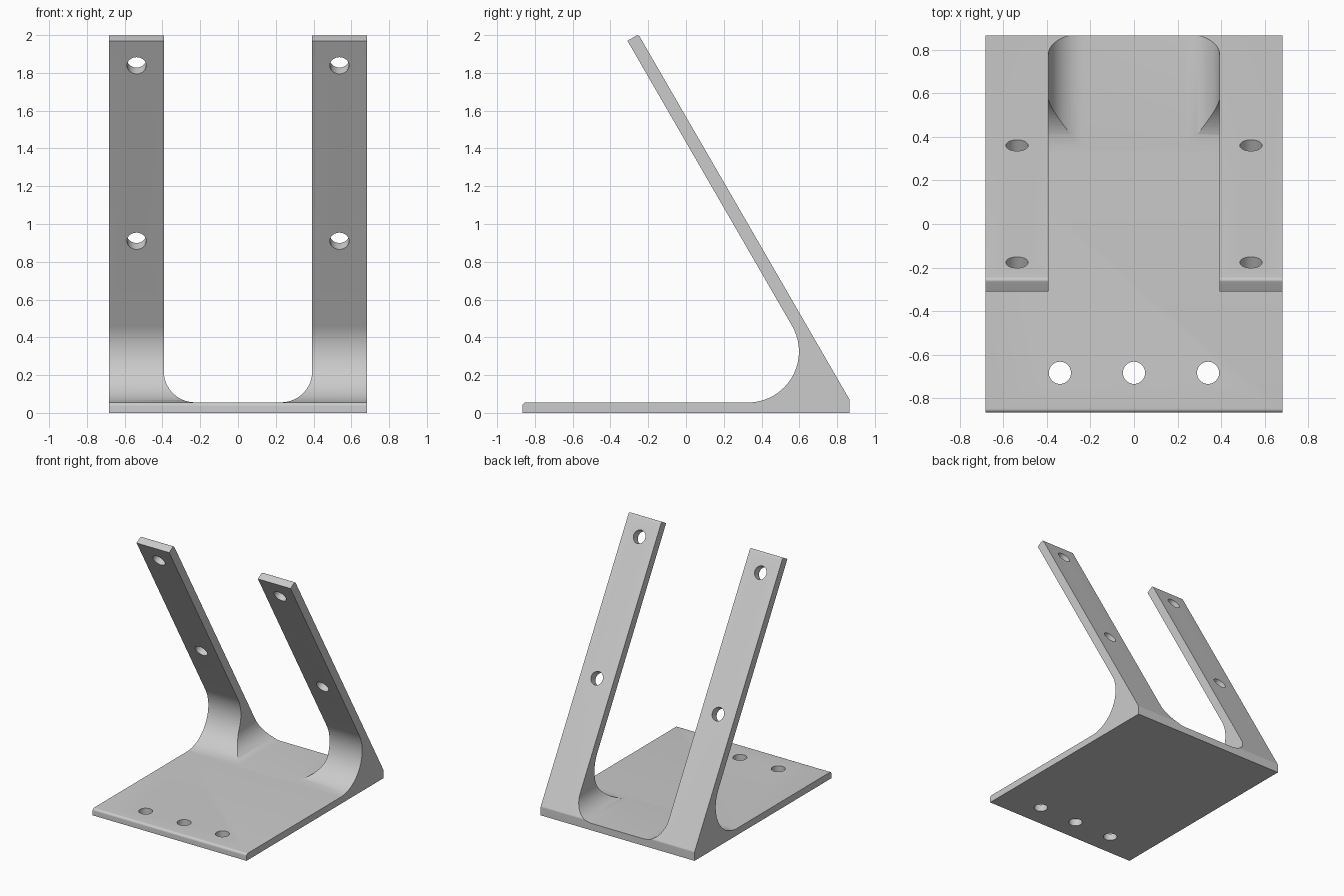
import bpy, bmesh, math
from mathutils import Vector

if "Cube" in bpy.data.objects:
    bpy.data.objects.remove(bpy.data.objects["Cube"])

HALF_W, HALF_L = 0.682, 0.866      # half width (x) and half length (y)
BASE = 0.055                       # base plate thickness
SLOT, SLOT_R = 0.393, 0.165        # half width and corner radius of the gap
LEAN = Vector((0, 0.866, 0.5))     # direction the arms' back faces point to

grey = bpy.data.materials.new("grey")
grey.diffuse_color = (0.6, 0.6, 0.6, 1)
grey.use_nodes = True
grey.node_tree.nodes["Principled BSDF"].inputs["Base Color"].default_value = grey.diffuse_color


def arc(cx, cy, r, a0, a1, n):
    """Points on an arc, angles in degrees."""
    return [(cx + r * math.cos(math.radians(a0 + (a1 - a0) * i / n)),
             cy + r * math.sin(math.radians(a0 + (a1 - a0) * i / n))) for i in range(n + 1)]


def rounded(prev, p, nxt, r, n=5):
    """Replace corner p with a small fillet of radius r."""
    p, a, b = Vector(p), Vector(prev), Vector(nxt)
    u, v = (a - p).normalized(), (b - p).normalized()
    half = u.angle(v) / 2
    c = p + (u + v).normalized() * r / math.sin(half)
    s, e = p + u * r / math.tan(half) - c, p + v * r / math.tan(half) - c
    return [tuple(c + s.lerp(e, i / n).normalized() * r) for i in range(n + 1)]


def extrude(name, pts, to3d, direction):
    """Solid prism from a closed 2D outline."""
    bm = bmesh.new()
    face = bm.faces.new([bm.verts.new(to3d(*p)) for p in pts])
    res = bmesh.ops.extrude_face_region(bm, geom=[face])
    bmesh.ops.translate(bm, vec=direction,
                        verts=[v for v in res["geom"] if isinstance(v, bmesh.types.BMVert)])
    bmesh.ops.recalc_face_normals(bm, faces=bm.faces)
    me = bpy.data.meshes.new(name)
    bm.to_mesh(me)
    bm.free()
    ob = bpy.data.objects.new(name, me)
    bpy.context.collection.objects.link(ob)
    return ob


def hole(name, pos, axis, r=0.051):
    bpy.ops.mesh.primitive_cylinder_add(
        vertices=40, radius=r, depth=0.3, location=pos,
        rotation=Vector(axis).to_track_quat('Z', 'Y').to_euler())
    bpy.context.object.name = name
    return bpy.context.object


# Side profile: base plate, inner fillet, leaning arm
R = 0.27
cy = (0.7165 - 0.5 * (BASE + R) - R) / 0.866
front_low, front_top = (-HALF_L, 0), (-HALF_L, BASE)
arm_front, arm_back, heel = (-0.31, 1.97), (-0.252, 2.0035), (HALF_L, 0.07)
profile = [front_low]
profile += rounded(front_low, front_top, (0, BASE), 0.018)
profile += arc(cy, BASE + R, R, -90, 30, 32)
profile += [arm_front]
profile += rounded(arm_front, arm_back, heel, 0.015)
profile += rounded(arm_back, heel, (HALF_L, 0), 0.02)
profile += [(HALF_L, 0)]
bracket = extrude("bracket", profile, lambda y, z: (-HALF_W, y, z), (2 * HALF_W, 0, 0))
bracket.data.materials.append(grey)

# Round-bottomed gap between the arms
low = BASE + 0.0008
gap = [(SLOT, 2.3), (-SLOT, 2.3)]
gap += arc(-SLOT + SLOT_R, low + SLOT_R, SLOT_R, 180, 270, 16)
gap += arc(SLOT - SLOT_R, low + SLOT_R, SLOT_R, 270, 360, 16)
cutters = [extrude("gap_cutter", gap, lambda x, z: (x, -0.6, z), (0, 1.8, 0))]

# Screw holes in the base and in both arms
for x in (-0.34, 0, 0.34):
    cutters.append(hole("base_hole_cutter", (x, -0.683, 0.03), (0, 0, 1)))
for x in (-0.537, 0.537):
    for y, z in ((0.361, 0.944), (-0.175, 1.873)):
        cutters.append(hole("arm_hole_cutter", Vector((x, y, z)) - LEAN * 0.034, LEAN))

bpy.ops.object.select_all(action='DESELECT')
bpy.context.view_layer.objects.active = bracket
bracket.select_set(True)
for c in cutters:
    mod = bracket.modifiers.new("cut", 'BOOLEAN')
    mod.operation, mod.solver, mod.object = 'DIFFERENCE', 'EXACT', c
    bpy.ops.object.modifier_apply(modifier=mod.name)
    bpy.data.objects.remove(c, do_unlink=True)
bpy.ops.object.shade_smooth_by_angle(angle=math.radians(30))
